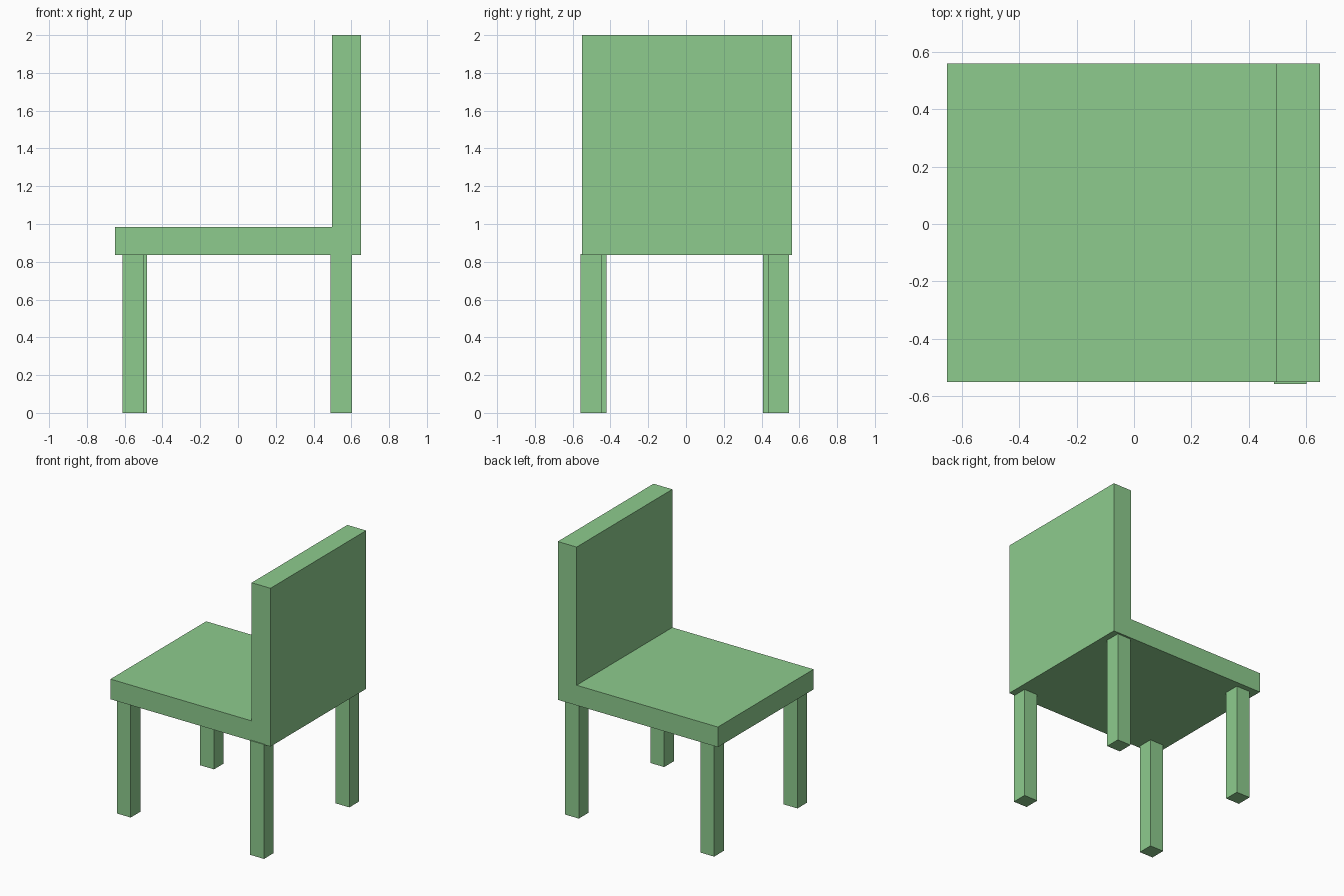
import bpy, bmesh
from mathutils import Matrix, Vector

if "Cube" in bpy.data.objects:
    bpy.data.objects.remove(bpy.data.objects["Cube"])

green = bpy.data.materials.new("green")
green.diffuse_color = (0.27, 0.60, 0.27, 1)
green.use_nodes = True
green.node_tree.nodes["Principled BSDF"].inputs["Base Color"].default_value = green.diffuse_color


def add_object(name, bm):
    bmesh.ops.recalc_face_normals(bm, faces=bm.faces)
    mesh = bpy.data.meshes.new(name)
    bm.to_mesh(mesh)
    bm.free()
    mesh.materials.append(green)
    obj = bpy.data.objects.new(name, mesh)
    bpy.context.collection.objects.link(obj)


# Seat and backrest: one L-shaped side profile extruded across the width
profile = [(-0.652, 0.836), (0.65, 0.836), (0.65, 2.0),
           (0.497, 2.0), (0.497, 0.984), (-0.652, 0.984)]
bm = bmesh.new()
side = bm.faces.new([bm.verts.new((x, -0.551, z)) for x, z in profile])
swept = bmesh.ops.extrude_face_region(bm, geom=[side], use_keep_orig=True)
bmesh.ops.translate(bm, vec=(0, 1.112, 0),
                    verts=[v for v in swept["geom"] if isinstance(v, bmesh.types.BMVert)])
add_object("seat_and_backrest", bm)

# Legs: square posts, each at its own slightly uneven corner position
LEG_WIDTH, LEG_HEIGHT = 0.113, 0.841
legs = {
    "front_left_leg": (-0.556, 0.464),
    "front_right_leg": (-0.537, 0.464),
    "back_left_leg": (0.546, -0.502),
    "back_right_leg": (0.546, 0.490),
}
legs["front_left_leg"] = (-0.556, -0.477)
for name, (x, y) in legs.items():
    bm = bmesh.new()
    size = Matrix.Diagonal((LEG_WIDTH, LEG_WIDTH, LEG_HEIGHT, 1))
    bmesh.ops.create_cube(bm, size=1,
                          matrix=Matrix.Translation(Vector((x, y, LEG_HEIGHT / 2))) @ size)
    add_object(name, bm)
